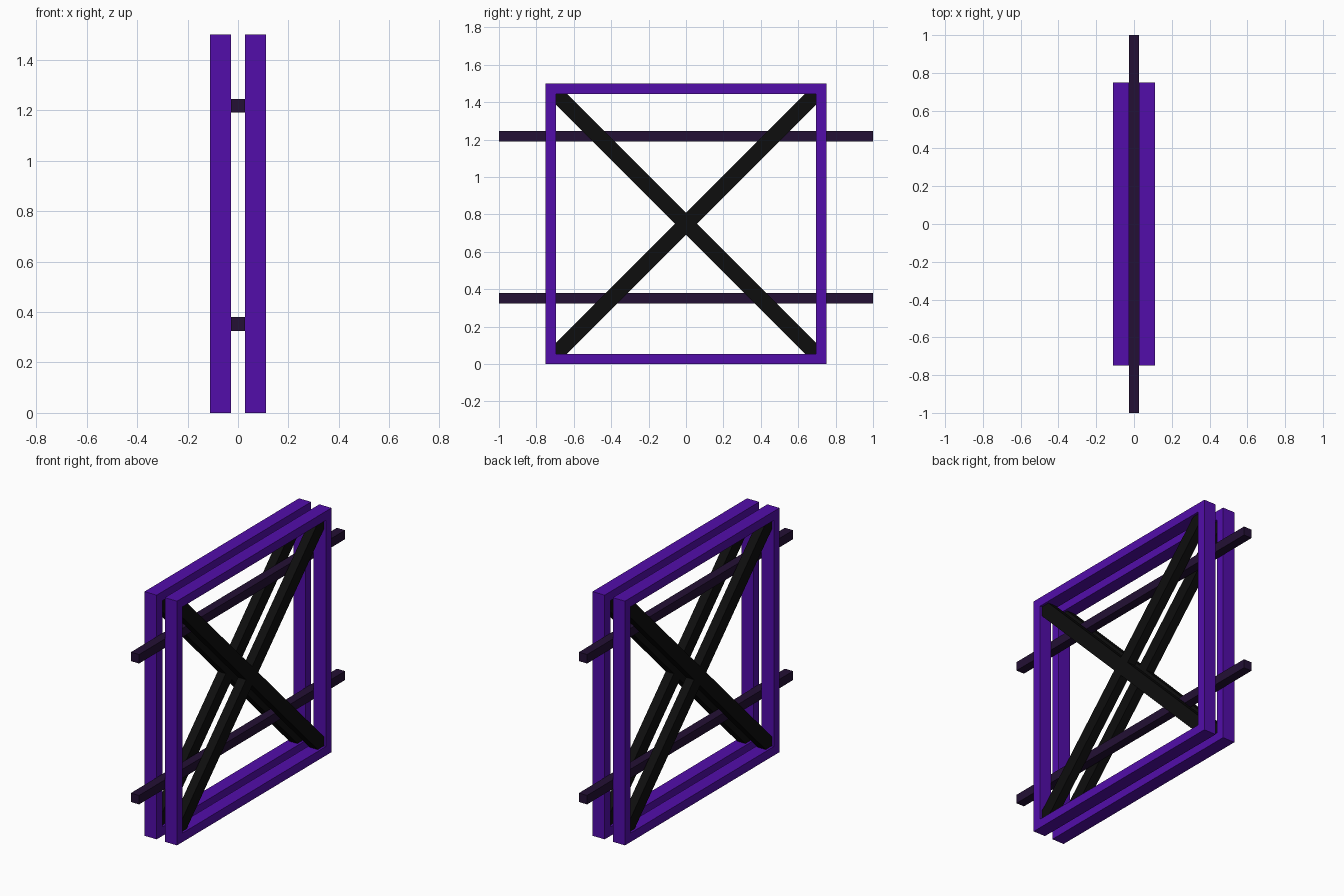
import bpy, math

if "Cube" in bpy.data.objects:
    bpy.data.objects.remove(bpy.data.objects["Cube"])


def material(name, rgb):
    m = bpy.data.materials.new(name)
    m.diffuse_color = (*rgb, 1)
    m.use_nodes = True
    m.node_tree.nodes["Principled BSDF"].inputs["Base Color"].default_value = m.diffuse_color
    return m


purple = material("purple", (0.085, 0.004, 0.40))
dark_violet = material("dark violet", (0.017, 0.005, 0.035))
black = material("black", (0.004, 0.004, 0.004))


def box(name, size, loc, mat, tilt=0):
    bpy.ops.mesh.primitive_cube_add(size=1, location=loc, rotation=(tilt, 0, 0))
    o = bpy.context.object
    o.name = name
    o.scale = size
    o.data.materials.append(mat)
    return o


T = 0.055       # thin side of every beam
W = 0.083       # wide side of every beam
S = 1.5         # frame size
FX = T / 2 + W / 2

for side, label in ((-1, "left"), (1, "right")):
    x = side * FX
    # square frame: posts between top and bottom beams
    for z, n in ((T / 2, "bottom"), (S - T / 2, "top")):
        box(f"{label}_{n}_beam", (W, S, T), (x, 0, z), purple)
    for s, n in ((-1, "front"), (1, "back")):
        box(f"{label}_{n}_post", (W, T, S - 2 * T), (x, s * (S - T) / 2, S / 2), purple)
    # crossed diagonal braces, let into the frame corners
    for s, n in ((-1, "falling"), (1, "rising")):
        box(f"{label}_{n}_brace", (T, 2.0, W), (x, 0, S / 2), black, s * math.pi / 4)

# long rails sandwiched between the frames
for z, n in ((0.3525, "lower"), (1.218, "upper")):
    box(f"{n}_rail", (T, 2, T), (0, 0, z), dark_violet)
